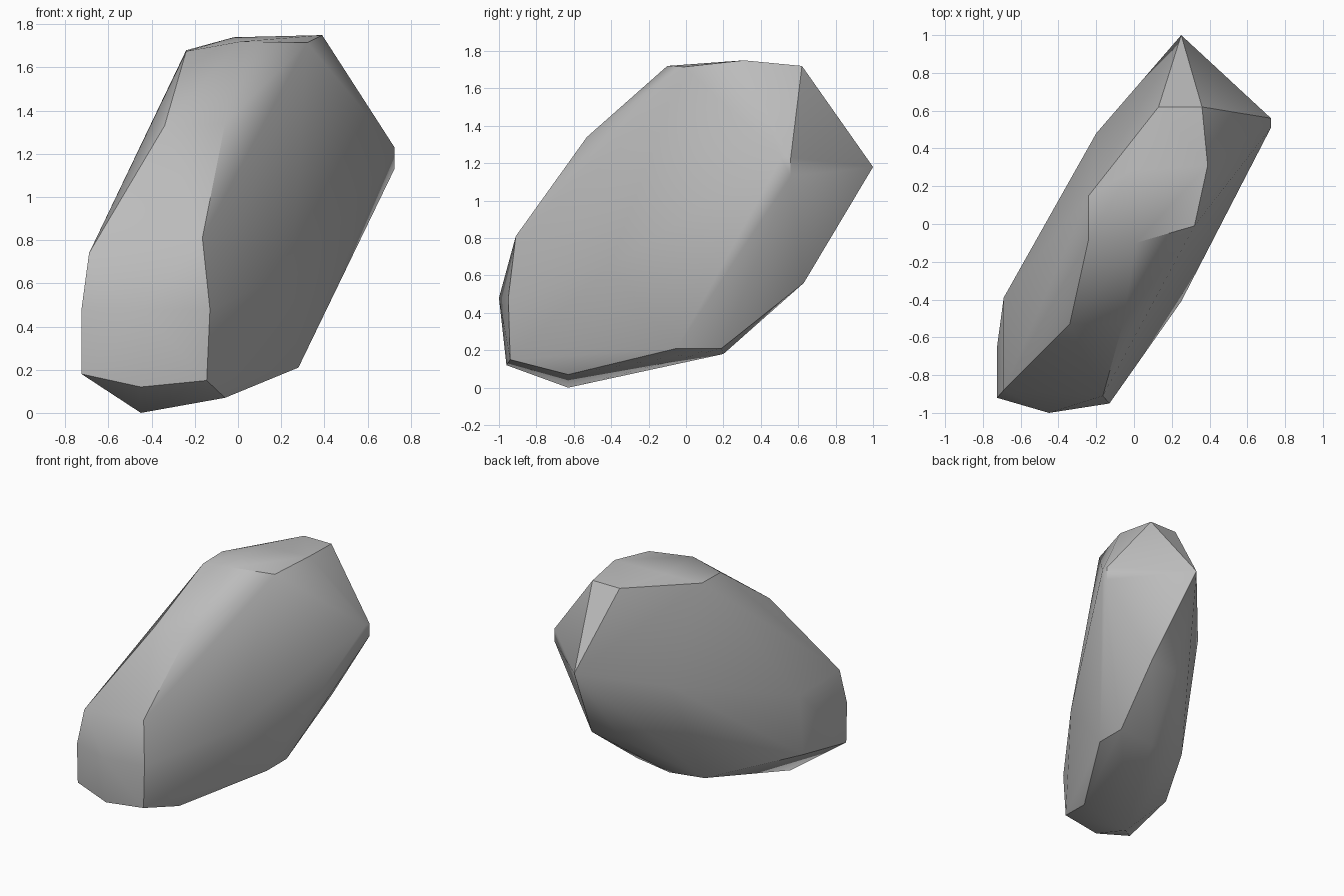
import bpy, bmesh, math

# Remove the default cube only
cube = bpy.data.objects.get("Cube")
if cube:
    bpy.data.objects.remove(cube, do_unlink=True)

# Stone colour
stone = bpy.data.materials.new("stone_grey")
stone.use_nodes = True
grey = (0.5, 0.5, 0.5, 1.0)
stone.diffuse_color = grey
bsdf = next(n for n in stone.node_tree.nodes if n.type == 'BSDF_PRINCIPLED')
bsdf.inputs["Base Color"].default_value = grey
bsdf.inputs["Roughness"].default_value = 0.8

# Chiselled corners of the boulder, grouped by region
crown = [(0.13, 0.62, 1.72), (0.36, 0.62, 1.72), (0.39, 0.31, 1.75),
         (0.32, -0.01, 1.715), (0.01, -0.10, 1.72), (-0.24, -0.08, 1.675),
         (-0.24, 0.15, 1.68), (-0.02, 0.28, 1.74)]
brow = [(-0.34, -0.53, 1.33), (-0.06, -0.53, 1.34),
        (-0.69, -0.88, 0.74), (-0.165, -0.91, 0.81)]
nose = [(-0.725, -0.92, 0.48), (-0.45, -1.0, 0.48), (-0.13, -0.95, 0.48),
        (-0.725, -0.91, 0.18), (-0.45, -0.96, 0.12), (-0.145, -0.94, 0.15)]
underside = [(-0.45, -0.63, 0.0), (-0.06, -0.63, 0.07), (0.28, -0.05, 0.21),
             (0.28, 0.19, 0.21), (0.0, 0.20, 0.18), (-0.29, 0.19, 0.21),
             (0.36, 0.63, 0.56), (0.12, 0.61, 0.56)]
back_tip = [(0.25, 1.0, 1.18)]
side_tip = [(0.725, 0.51, 1.23), (0.725, 0.56, 1.23), (0.725, 0.56, 1.13)]
flanks = [(0.25, -0.41, 0.65), (-0.20, 0.48, 1.0), (-0.69, -0.39, 0.73),
          (-0.725, -0.65, 0.48), (-0.68, -0.45, 0.25)]

# Wrap the corners in one faceted shell
bm = bmesh.new()
for p in crown + brow + nose + underside + back_tip + side_tip + flanks:
    bm.verts.new(p)
hull = bmesh.ops.convex_hull(bm, input=bm.verts[:])
loose = {g for g in hull["geom_interior"] + hull["geom_unused"]
         if isinstance(g, bmesh.types.BMVert)}
bmesh.ops.delete(bm, geom=list(loose), context='VERTS')
bmesh.ops.dissolve_limit(bm, angle_limit=math.radians(3),
                         verts=bm.verts[:], edges=bm.edges[:])
bmesh.ops.recalc_face_normals(bm, faces=bm.faces[:])

mesh = bpy.data.meshes.new("boulder")
bm.to_mesh(mesh)
bm.free()
mesh.materials.append(stone)
boulder = bpy.data.objects.new("boulder", mesh)
bpy.context.collection.objects.link(boulder)

# Soft facets with crisp main ridges
bpy.ops.object.select_all(action='DESELECT')
boulder.select_set(True)
bpy.context.view_layer.objects.active = boulder
bpy.ops.object.shade_smooth_by_angle(angle=math.radians(35))
